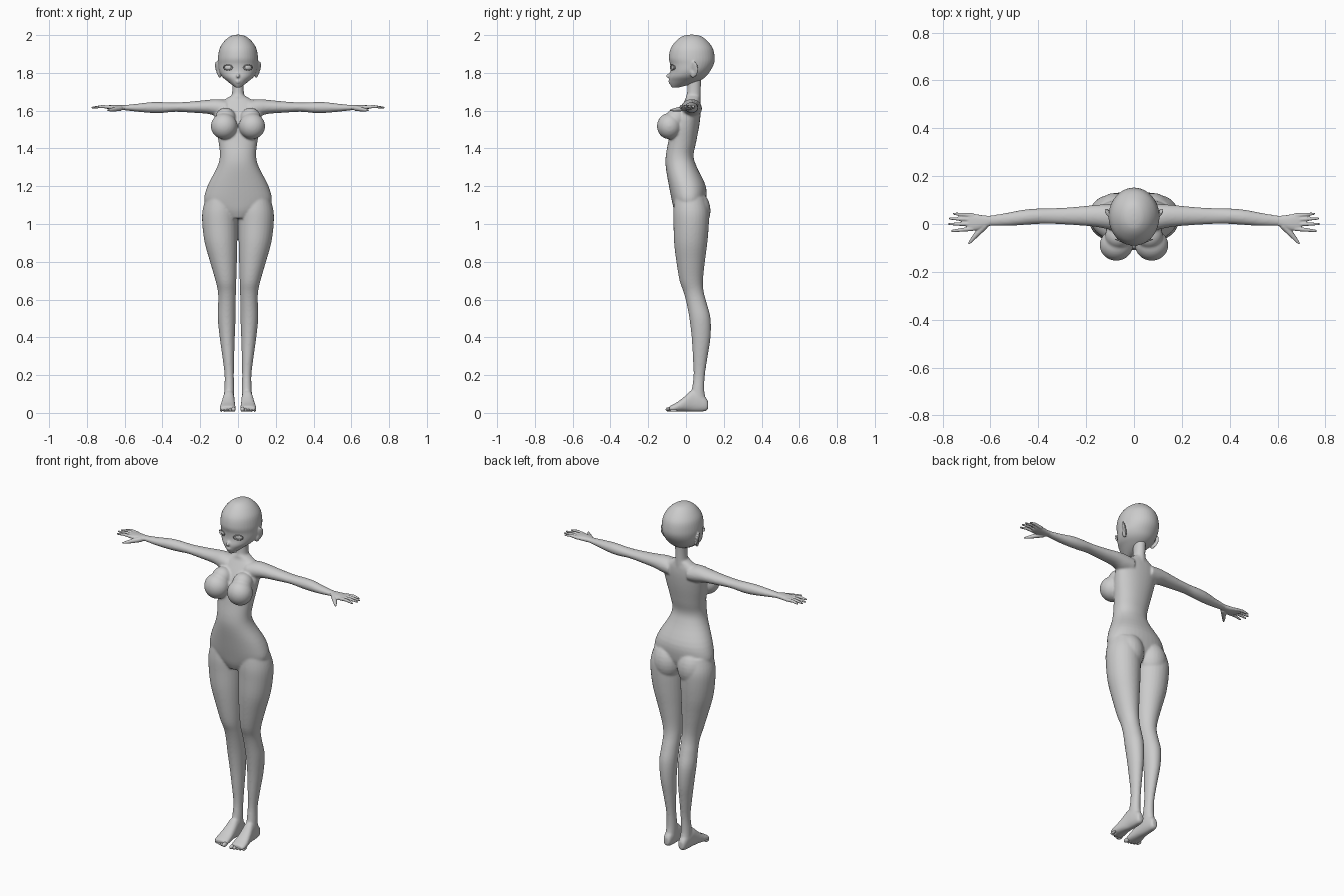
import bpy, bmesh, math
from mathutils import Matrix, Vector, Euler

skin = bpy.data.materials.new("plain_grey")
skin.diffuse_color = (0.6, 0.6, 0.6, 1)


def smooth_rows(rows, steps=4):
    """Catmull-Rom interpolation between section rows."""
    out = []
    for i in range(len(rows) - 1):
        a, b, c, d = rows[max(i - 1, 0)], rows[i], rows[i + 1], rows[min(i + 2, len(rows) - 1)]
        for k in range(steps):
            t = k / steps
            out.append([0.5 * (2 * q + (r - p) * t + (2 * p - 5 * q + 4 * r - s) * t * t
                               + (3 * q - p - 3 * r + s) * t ** 3) for p, q, r, s in zip(a, b, c, d)])
    return out + [list(rows[-1])]


def loft(bm, rows, axis="z", sign=1, n=28, power=1.0):
    """Rows hold: position, min and max of first cross axis, min and max of second."""
    rings = []
    for p, u0, u1, v0, v1 in smooth_rows(rows):
        ring = []
        for k in range(n):
            a = 2 * math.pi * k / n
            c, s = math.cos(a), math.sin(a)
            u = (u0 + u1) / 2 + (u1 - u0) / 2 * math.copysign(abs(c) ** power, c)
            v = (v0 + v1) / 2 + (v1 - v0) / 2 * math.copysign(abs(s) ** power, s)
            co = {"z": (u, v, p), "x": (p, u, v), "y": (u, p, v)}[axis]
            ring.append(bm.verts.new((co[0] * sign, co[1], co[2])))
        rings.append(ring)
    for r, q in zip(rings, rings[1:]):
        for k in range(n):
            bm.faces.new((r[k], r[(k + 1) % n], q[(k + 1) % n], q[k]))
    bm.faces.new(rings[0])
    bm.faces.new(rings[-1])


def ball(bm, pos, size, rot=(0, 0, 0), sign=1):
    m = Matrix.LocRotScale(Vector((pos[0] * sign, pos[1], pos[2])),
                           Euler((rot[0], rot[1] * sign, rot[2] * sign)), Vector(size))
    bmesh.ops.create_uvsphere(bm, u_segments=24, v_segments=14, radius=1, matrix=m)


def limb(bm, points, radii, sign=1):
    """Chain of tapered segments with round joints, used for fingers."""
    pts = [Vector((p[0] * sign, p[1], p[2])) for p in points]
    for i, (a, b) in enumerate(zip(pts, pts[1:])):
        d = b - a
        m = Matrix.Translation((a + b) / 2) @ d.to_track_quat("Z", "Y").to_matrix().to_4x4()
        bmesh.ops.create_cone(bm, cap_ends=True, segments=12, radius1=radii[i],
                              radius2=radii[i + 1], depth=d.length, matrix=m)
    for p, r in zip(pts, radii):
        bmesh.ops.create_uvsphere(bm, u_segments=12, v_segments=8, radius=r,
                                  matrix=Matrix.Translation(p))


def finish(bm, name, voxel=0, relax=0):
    bmesh.ops.recalc_face_normals(bm, faces=bm.faces)
    for f in bm.faces:
        f.smooth = True
    me = bpy.data.meshes.new(name)
    bm.to_mesh(me)
    bm.free()
    me.materials.append(skin)
    ob = bpy.data.objects.new(name, me)
    bpy.context.collection.objects.link(ob)
    if voxel:
        r = ob.modifiers.new("fuse", "REMESH")
        r.mode, r.voxel_size, r.use_smooth_shade = "VOXEL", voxel, True
        s = ob.modifiers.new("relax", "SMOOTH")
        s.factor, s.iterations = 0.5, relax
    return ob


# Body: torso, neck, arms and legs fused into one skin
bm = bmesh.new()
loft(bm, [(1.03, -.06, .06, -.045, .07), (1.07, -.13, .13, -.062, .09), (1.12, -.178, .178, -.074, .105),
          (1.20, -.162, .162, -.09, .105), (1.30, -.111, .111, -.107, .058), (1.36, -.096, .096, -.107, .04),
          (1.43, -.102, .102, -.095, .053), (1.52, -.118, .118, -.078, .07), (1.59, -.125, .125, -.045, .078),
          (1.635, -.11, .11, -.018, .078), (1.66, -.07, .07, -.003, .075), (1.68, -.035, .035, 0, .075)],
     n=40, power=.92)
loft(bm, [(1.62, -.045, .045, .0, .078), (1.66, -.036, .036, .0, .078), (1.70, -.031, .031, .006, .078),
          (1.75, -.031, .031, .008, .08), (1.81, -.035, .035, .01, .085)])
for s in (1, -1):
    ball(bm, (.074, -.088, 1.518), (.07, .066, .069), sign=s)                       # bust
    ball(bm, (.066, -.05, 1.56), (.055, .055, .055), (.5, 0, 0), s)
    ball(bm, (.078, .052, 1.07), (.082, .078, .105), sign=s)                        # seat
    loft(bm, [(.06, -.03, .085, 1.565, 1.655), (.11, -.022, .083, 1.57, 1.661), (.16, -.012, .08, 1.583, 1.657),
              (.24, -.005, .072, 1.589, 1.649), (.33, 0, .066, 1.594, 1.643), (.40, 0, .065, 1.588, 1.645),
              (.46, -.004, .06, 1.588, 1.645), (.53, -.008, .047, 1.594, 1.637), (.60, -.008, .036, 1.602, 1.63),
              (.63, -.01, .036, 1.604, 1.63)], "x", s)                              # arm
    loft(bm, [(1.14, .02, .17, -.06, .10), (1.07, .006, .188, -.067, .12), (1.0, .004, .189, -.066, .121),
              (.9, .004, .176, -.063, .113), (.8, .006, .148, -.051, .10), (.7, .009, .119, -.034, .09),
              (.64, .011, .106, -.013, .094), (.58, .012, .105, .003, .11), (.5, .013, .107, .018, .13),
              (.4, .017, .097, .03, .13), (.3, .02, .083, .036, .115), (.2, .022, .071, .04, .1),
              (.12, .02, .073, .03, .097), (.07, .02, .075, .022, .105), (.04, .022, .074, .02, .105)],
         sign=s)                                                                    # leg
    loft(bm, [(.117, .033, .062, .02, .06), (.105, .025, .07, .01, .08), (.07, .02, .076, .006, .11),
              (.03, .018, .08, .006, .12), (-.01, .016, .088, .008, .085), (-.045, .013, .095, .007, .058),
              (-.075, .012, .096, .006, .042), (-.088, .018, .09, .01, .034)],
         "y", s, power=.85)                                                         # foot
finish(bm, "body", .0055, 8)

# Toes and hands
for s, side in ((1, "left"), (-1, "right")):
    bm = bmesh.new()
    for i in range(5):
        r = .0125 - .0009 * i - (.002 if i else 0)
        ball(bm, (.024 + .0162 * i, -.088 + .0055 * i, .006 + r), (r * .9, .02, r), sign=s)
    finish(bm, side + "_toes")

    bm = bmesh.new()
    loft(bm, [(.60, -.007, .034, 1.604, 1.629), (.63, -.018, .036, 1.602, 1.63), (.66, -.027, .041, 1.604, 1.63),
              (.69, -.027, .043, 1.609, 1.628), (.70, -.018, .036, 1.613, 1.624)], "x", s, power=.85)
    for y0, y1, tip in ((.036, .043, .757), (.018, .023, .774), (-.001, .0, .777), (-.02, -.029, .765)):
        limb(bm, [(.675, y0, 1.618), (.72, (y0 + y1) / 2, 1.622), (tip - .005, y1, 1.616)],
             [.0095, .0082, .005], s)
    limb(bm, [(.625, -.008, 1.613), (.652, -.037, 1.608), (.672, -.06, 1.604), (.689, -.081, 1.602)],
         [.015, .0125, .009, .005], s)
    finish(bm, side + "_hand", .003, 4)

# Head with nose and ears
bm = bmesh.new()
loft(bm, [(2.002, -.012, .012, .015, .045), (1.994, -.04, .04, -.02, .08), (1.97, -.071, .071, -.052, .112),
          (1.93, -.097, .097, -.081, .142), (1.88, -.106, .106, -.091, .152), (1.845, -.105, .105, -.084, .147),
          (1.81, -.1, .1, -.083, .128), (1.78, -.084, .084, -.09, .105), (1.757, -.058, .058, -.089, .07),
          (1.738, -.034, .034, -.084, .02), (1.722, -.012, .012, -.074, -.04)], n=40)
ball(bm, (0, -.09, 1.786), (.009, .017, .011), (.5, 0, 0))                          # nose
ball(bm, (0, -.086, 1.757), (.014, .008, .004))                                     # lips
ball(bm, (0, -.086, 1.749), (.011, .007, .004))
for s in (1, -1):
    ball(bm, (.106, .045, 1.82), (.007, .023, .042), (-.15, .22, -.55), s)
    ball(bm, (.099, .036, 1.795), (.009, .014, .022), (0, .15, -.4), s)
finish(bm, "head", .0045, 5)

# Eyes with raised lids
for s, side in ((1, "left"), (-1, "right")):
    bm = bmesh.new()
    ball(bm, (.053, -.066, 1.828), (.02, .008, .013), (0, 0, .42), s)
    finish(bm, side + "_eye")
    bm = bmesh.new()
    lid = []
    for k in range(17):
        a = 2 * math.pi * k / 16
        x = .053 + .024 * math.cos(a)
        lid.append((x, -.0735 + .42 * (x - .053), 1.828 + .014 * math.sin(a)))
    limb(bm, lid, [.0026 if p[2] > 1.828 else .0017 for p in lid], s)
    finish(bm, side + "_eyelid")
